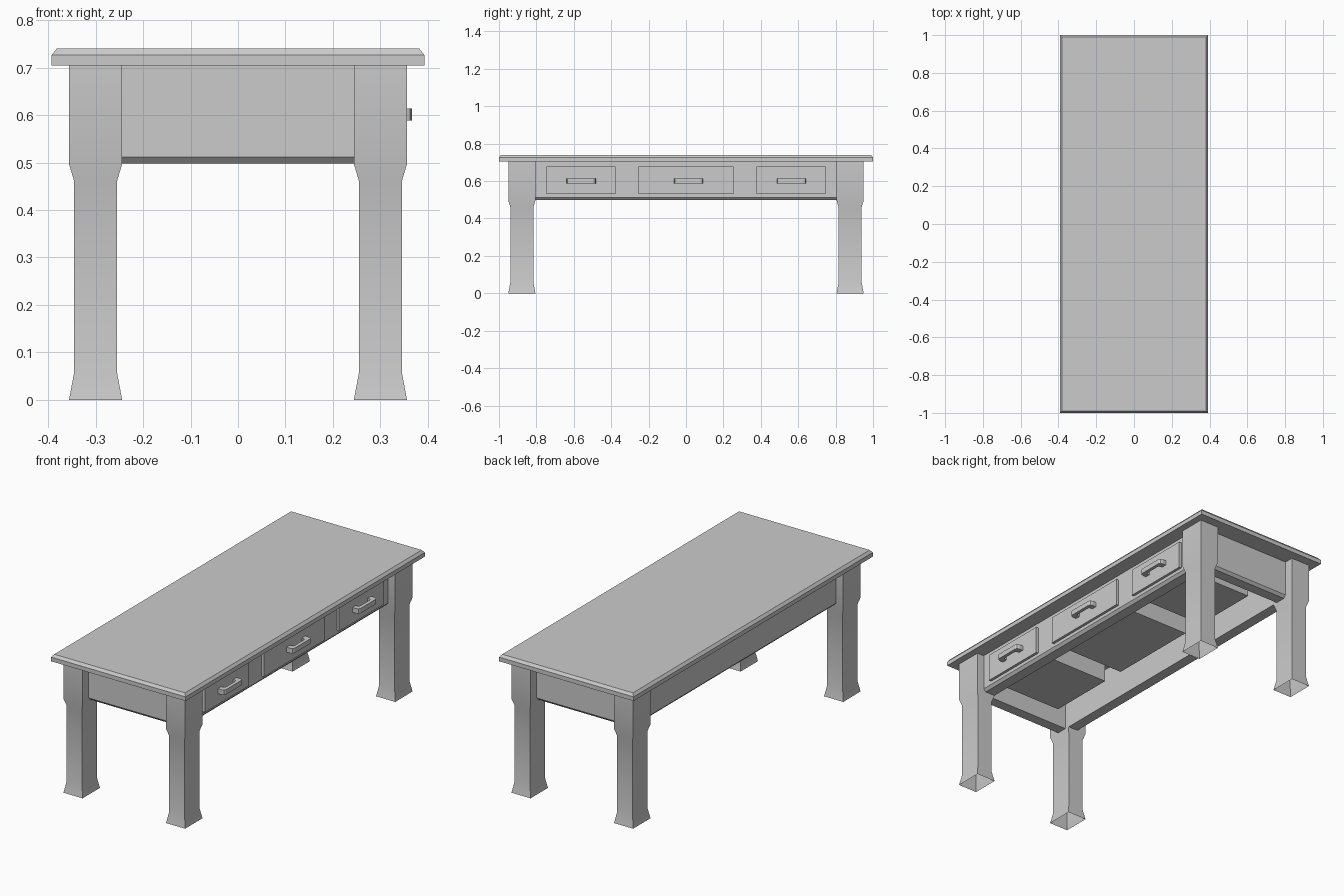
import bpy, bmesh, math

if "Cube" in bpy.data.objects:
    bpy.data.objects.remove(bpy.data.objects["Cube"])


def finish(name, bm, smooth=None):
    bmesh.ops.recalc_face_normals(bm, faces=bm.faces[:])
    mesh = bpy.data.meshes.new(name)
    bm.to_mesh(mesh)
    bm.free()
    obj = bpy.data.objects.new(name, mesh)
    bpy.context.collection.objects.link(obj)
    if smooth:
        bpy.ops.object.select_all(action='DESELECT')
        obj.select_set(True)
        bpy.context.view_layer.objects.active = obj
        bpy.ops.object.shade_smooth_by_angle(angle=math.radians(smooth))
    return obj


def rect_loft(name, hx, hy, profile, centre=(0, 0), cap_bottom=True,
              cap_top=True, closed=False, smooth=None):
    """Stack of rectangles; profile holds (inset, z) pairs."""
    bm = bmesh.new()
    rings = []
    for inset, z in profile:
        a, b = hx - inset, hy - inset
        rings.append([bm.verts.new((centre[0] + sx * a, centre[1] + sy * b, z))
                      for sx, sy in ((-1, -1), (1, -1), (1, 1), (-1, 1))])
    pairs = list(zip(rings, rings[1:]))
    if closed:
        pairs.append((rings[-1], rings[0]))
    for lo, hi in pairs:
        for i in range(4):
            j = (i + 1) % 4
            bm.faces.new((lo[i], lo[j], hi[j], hi[i]))
    if cap_bottom and not closed:
        bm.faces.new(rings[0])
    if cap_top and not closed:
        bm.faces.new(rings[-1])
    return finish(name, bm, smooth)


# Table top with chamfered upper edge
rect_loft("table_top", 0.393, 1.0, [(0, 0.704), (0, 0.726), (0.011, 0.74)])

# Apron frame: mitred ring with a chamfered lower edge
rect_loft("apron", 0.315, 0.9,
          [(0, 0.705), (0, 0.512), (0.013, 0.498), (0.07, 0.498), (0.07, 0.705)],
          closed=True)

# Legs: flared foot, slim shaft, wide upper block, open underneath
leg_profile = [(0, 0), (0.0105, 0.056), (0.0105, 0.462), (0, 0.497), (0, 0.705)]
for sx, side in ((-1, "left"), (1, "right")):
    for sy, end in ((-1, "front"), (1, "back")):
        rect_loft(f"{end}_{side}_leg", 0.056, 0.0725, leg_profile,
                  (sx * 0.3, sy * 0.8775), cap_bottom=False, smooth=30)


def handle(name, y, x0):
    """Arched pull: half outline mirrored, extruded in z."""
    outer = [(0.078, 0), (0.078, 0.023), (0.074, 0.033), (0.064, 0.038)]
    inner = [(0.038, 0.020), (0.046, 0.017), (0.050, 0.010), (0.050, 0)]
    bm = bmesh.new()
    pts = outer + [(-a, d) for a, d in reversed(outer)]
    pts += [(-a, d) for a, d in reversed(inner)] + inner
    levels = [[bm.verts.new((x0 + d, y + a, z)) for a, d in pts]
              for z in (0.588, 0.614)]
    n = len(pts)
    bm.faces.new(levels[0])
    bm.faces.new(levels[1])
    for i in range(n):
        j = (i + 1) % n
        bm.faces.new((levels[0][i], levels[0][j], levels[1][j], levels[1][i]))
    return finish(name, bm)


# Drawers with handles along the right side
for label, y0, y1, hy in (("front", -0.746, -0.376, -0.560),
                          ("middle", -0.254, 0.255, 0.014),
                          ("back", 0.376, 0.747, 0.564)):
    x0, x1 = -0.125, 0.329
    rect_loft(f"{label}_drawer", (x1 - x0) / 2, (y1 - y0) / 2,
              [(0, 0.53), (0, 0.677)], ((x0 + x1) / 2, (y0 + y1) / 2))
    handle(f"{label}_drawer_handle", hy, x1)
